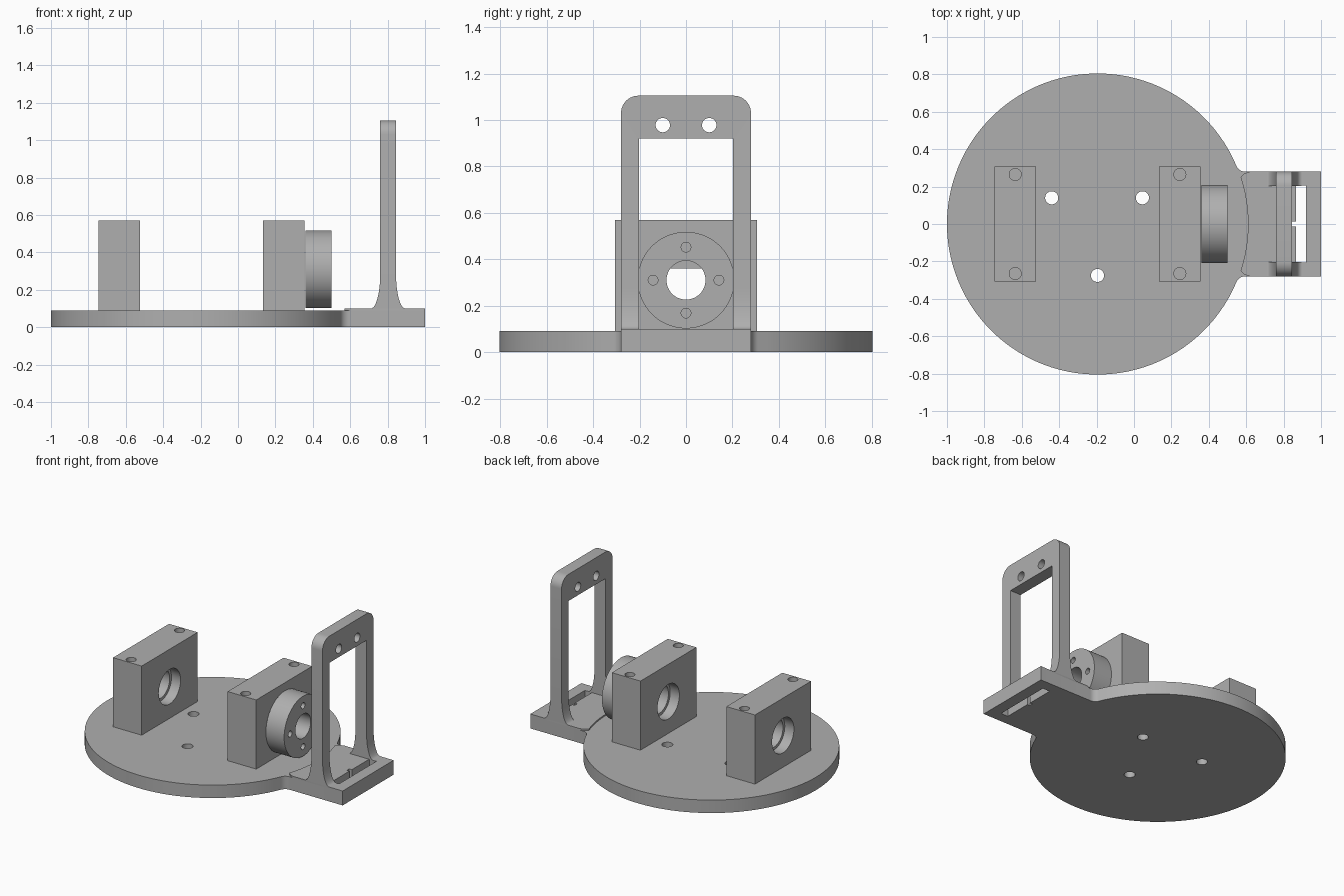
import bpy, bmesh
from math import sin, cos, pi, atan2, sqrt
from mathutils import Matrix, Vector

cube = bpy.data.objects.get("Cube")
if cube:
    bpy.data.objects.remove(cube, do_unlink=True)

grey = bpy.data.materials.new("plain grey")
grey.use_nodes = True
colour = (0.43, 0.43, 0.43, 1)
grey.diffuse_color = colour
grey.node_tree.nodes["Principled BSDF"].inputs["Base Color"].default_value = colour


def add_object(name, bm):
    bmesh.ops.recalc_face_normals(bm, faces=bm.faces[:])
    mesh = bpy.data.meshes.new(name)
    bm.to_mesh(mesh)
    bm.free()
    mesh.materials.append(grey)
    obj = bpy.data.objects.new(name, mesh)
    bpy.context.collection.objects.link(obj)
    return obj


def add_box(bm, x, y, z):
    size = Vector((x[1] - x[0], y[1] - y[0], z[1] - z[0]))
    mid = Vector((sum(x) / 2, sum(y) / 2, sum(z) / 2))
    bmesh.ops.create_cube(bm, size=1, matrix=Matrix.Translation(mid) @ Matrix.Diagonal(size).to_4x4())


def add_rod(bm, centre, radius, length, axis="Z", sides=48):
    turn = Matrix.Rotation(pi / 2, 4, "Y") if axis == "X" else Matrix()
    bmesh.ops.create_cone(bm, cap_ends=True, segments=sides, radius1=radius, radius2=radius,
                          depth=length, matrix=Matrix.Translation(centre) @ turn)


def extrude_outline(points, shift):
    bm = bmesh.new()
    face = bm.faces.new([bm.verts.new(p) for p in points])
    new = bmesh.ops.extrude_face_region(bm, geom=[face])["geom"]
    bmesh.ops.translate(bm, vec=shift, verts=[v for v in new if isinstance(v, bmesh.types.BMVert)])
    return bm


def cut(obj, cutter_bm):
    cutter = add_object(obj.name + "_cutter", cutter_bm)
    cutter.hide_render = True
    mod = obj.modifiers.new("cut", "BOOLEAN")
    mod.operation, mod.solver, mod.object = "DIFFERENCE", "EXACT", cutter
    bpy.context.view_layer.objects.active = obj
    bpy.ops.object.modifier_apply(modifier=mod.name)
    bpy.data.objects.remove(cutter, do_unlink=True)


DISC_X, DISC_R, DISC_H = -0.195, 0.805, 0.09
TAB_Y, TAB_H, NECK_R = 0.28, 0.10, 0.05
AXIS_Z = 0.31

# Base plate: disc blended into the tab by two neck fillets
neck_y = TAB_Y + NECK_R
neck_x = DISC_X + sqrt((DISC_R + NECK_R) ** 2 - neck_y ** 2)
neck_a = atan2(neck_y, neck_x - DISC_X)
upper = [(1, TAB_Y)]
for i in range(9):
    a = -pi / 2 - (pi / 2 - neck_a) * i / 8
    upper.append((neck_x + NECK_R * cos(a), neck_y + NECK_R * sin(a)))
for i in range(1, 49):
    a = neck_a + (pi - neck_a) * i / 48
    upper.append((DISC_X + DISC_R * cos(a), DISC_R * sin(a)))
outline = upper + [(x, -y) for x, y in reversed(upper[:-1])]
base = add_object("base_plate", extrude_outline([(x, y, 0) for x, y in outline], (0, 0, DISC_H)))

# Raised pad on the tab, its inner edge following the disc
pad_points = [(1, -TAB_Y), (1, TAB_Y), (0.62, TAB_Y), (0.59, 0.27)]
for i in range(13):
    y = 0.25 - 0.5 * i / 12
    pad_points.append((DISC_X + sqrt(DISC_R ** 2 - y * y), y))
pad_points += [(0.59, -0.27), (0.62, -TAB_Y)]
pad = add_object("tab_pad", extrude_outline([(x, y, DISC_H) for x, y in pad_points],
                                            (0, 0, TAB_H - DISC_H)))


def slot_cutter(x, y):
    bm = bmesh.new()
    add_box(bm, x, y, (-0.1, 0.2))
    return bm


for part in (base, pad):
    cut(part, slot_cutter((0.865, 0.92), (-0.205, 0.205)))
    cut(part, slot_cutter((0.845, 0.88), (-0.013, 0.013)))

# Three holes through the disc
bm = bmesh.new()
for x, y in ((-0.44, 0.14), (0.045, 0.14), (-0.195, -0.275)):
    add_rod(bm, (x, y, 0.05), 0.035, 0.4)
cut(base, bm)

# Bearing blocks with a stepped bore and two blind screw holes
for name, x in (("right_bearing_block", -0.635), ("left_bearing_block", 0.245)):
    bm = bmesh.new()
    add_box(bm, (x - 0.11, x + 0.11), (-0.307, 0.307), (DISC_H, 0.57))
    block = add_object(name, bm)
    bm = bmesh.new()
    add_rod(bm, (x, 0, AXIS_Z), 0.1, 0.4, "X")
    for y in (-0.265, 0.265):
        add_rod(bm, (x, y, 0.57), 0.032, 0.4, sides=32)
    cut(block, bm)
    bm = bmesh.new()
    for side in (-1, 1):
        add_rod(bm, (x + side * 0.11, 0, AXIS_Z), 0.12, 0.14, "X")
    cut(block, bm)

# Flat stop across the top of one bore
bm = bmesh.new()
add_box(bm, (0.23, 0.27), (-0.08, 0.08), (0.36, 0.405))
add_object("bore_stop", bm)

# Coupling flange with a centre bore and four screw holes
bm = bmesh.new()
add_rod(bm, (0.43, 0, AXIS_Z), 0.208, 0.14, "X", 96)
flange = add_object("coupling_flange", bm)
bm = bmesh.new()
add_rod(bm, (0.43, 0, AXIS_Z), 0.084, 0.4, "X")
for i in range(4):
    a = i * pi / 2
    add_rod(bm, (0.43, 0.142 * cos(a), AXIS_Z + 0.142 * sin(a)), 0.021, 0.4, "X", 24)
cut(flange, bm)

# Upright frame: flared side profile, rounded top corners, window and two holes
TOP, FLARE_X, FLARE_Z = 1.105, 0.05, 0.18
flare = [(FLARE_X * (1 - cos(t)), TAB_H + FLARE_Z * (1 - sin(t)))
         for t in (pi / 2 * i / 10 for i in range(11))]
profile = [(0.76, TOP)] + [(0.76 - dx, z) for dx, z in flare]
profile += [(0.845 + dx, z) for dx, z in reversed(flare)] + [(0.845, TOP)]
bm = extrude_outline([(x, -TAB_Y, z) for x, z in profile], (0, 2 * TAB_Y, 0))
corners = [e for e in bm.edges if all(v.co.z > TOP - 0.01 for v in e.verts)
           and abs(e.verts[0].co.y - e.verts[1].co.y) < 0.01]
bmesh.ops.bevel(bm, geom=corners, offset=0.075, segments=10, profile=0.5, affect="EDGES")
frame = add_object("upright_frame", bm)
bm = bmesh.new()
add_box(bm, (0.6, 1), (-0.203, 0.203), (0.05, 0.92))
for y in (-0.1, 0.1):
    add_rod(bm, (0.8, y, 0.978), 0.031, 0.4, "X", 32)
cut(frame, bm)

# Smooth the round walls and keep the machined edges sharp
bpy.ops.object.select_all(action="DESELECT")
for obj in bpy.context.scene.objects:
    if obj.type == "MESH" and grey.name in obj.data.materials:
        obj.select_set(True)
        bpy.context.view_layer.objects.active = obj
bpy.ops.object.shade_smooth_by_angle(angle=pi / 6)
